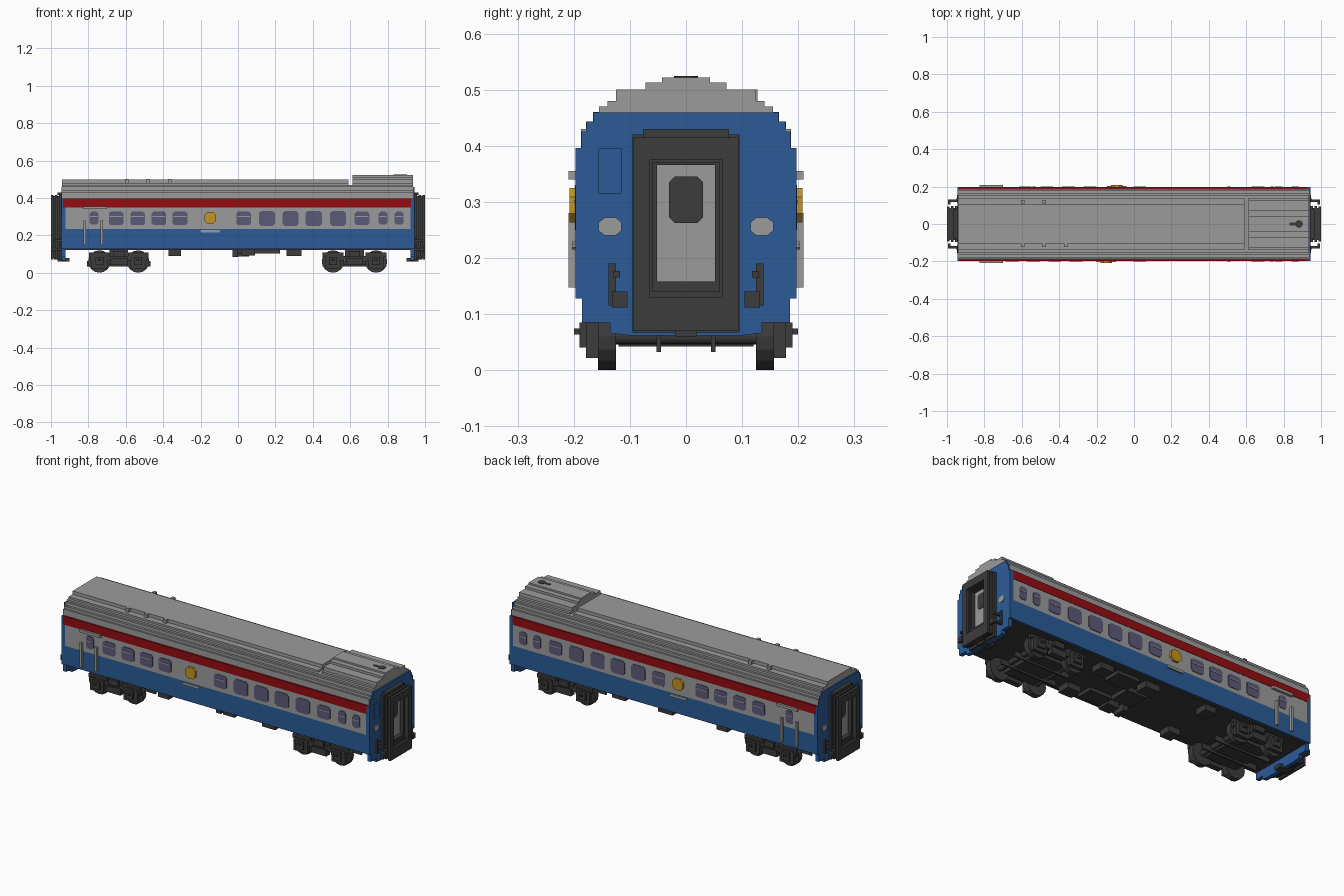
import bpy, bmesh, math
from mathutils import Matrix, Vector

cube = bpy.data.objects.get("Cube")
if cube:
    bpy.data.objects.remove(cube, do_unlink=True)


def material(name, rgb):
    m = bpy.data.materials.new(name)
    m.use_nodes = True
    m.diffuse_color = (*rgb, 1)
    m.node_tree.nodes["Principled BSDF"].inputs["Base Color"].default_value = (*rgb, 1)
    return m


GRAY = material("light gray", (0.33, 0.33, 0.33))
BLUE = material("blue", (0.024, 0.105, 0.31))
RED = material("red", (0.30, 0.004, 0.006))
DARK = material("dark gray", (0.045, 0.045, 0.045))
GOLD = material("gold", (0.53, 0.30, 0.015))
GLASS = material("tinted glass", (0.105, 0.10, 0.19))


def finish(name, bm, mat):
    bmesh.ops.recalc_face_normals(bm, faces=bm.faces)
    me = bpy.data.meshes.new(name)
    bm.to_mesh(me)
    bm.free()
    me.materials.append(mat)
    ob = bpy.data.objects.new(name, me)
    bpy.context.collection.objects.link(ob)
    return ob


def boxes(name, mat, *spans):
    """One object from boxes given as x0, x1, y0, y1, z0, z1."""
    bm = bmesh.new()
    for x0, x1, y0, y1, z0, z1 in spans:
        m = Matrix.Translation(((x0 + x1) / 2, (y0 + y1) / 2, (z0 + z1) / 2))
        m = m @ Matrix.Diagonal((abs(x1 - x0), abs(y1 - y0), abs(z1 - z0), 1))
        bmesh.ops.create_cube(bm, size=1, matrix=m)
    return finish(name, bm, mat)


def prism(name, mat, points, depth):
    """Extrude a closed outline of 3D points along a vector."""
    bm = bmesh.new()
    f = bm.faces.new([bm.verts.new(p) for p in points])
    r = bmesh.ops.extrude_face_region(bm, geom=[f])
    bmesh.ops.translate(bm, vec=Vector(depth),
                        verts=[v for v in r["geom"] if isinstance(v, bmesh.types.BMVert)])
    if not any(g == f for g in bm.faces):
        bm.faces.new([v for v in f.verts])
    return finish(name, bm, mat)


def mirrored(name, mat, half, x0, x1):
    """Extrude along x a (y, z) half profile mirrored in y."""
    pts = half + [(-y, z) for y, z in reversed(half)]
    return prism(name, mat, [(x0, y, z) for y, z in pts], (x1 - x0, 0, 0))


def stepped(levels, z0):
    """Staircase half profile from (half width, top height) levels."""
    pts, z = [], z0
    for y, top in levels:
        pts += [(y, z), (y, top)]
        z = top
    return pts


def plate(name, mat, s, x, z, w, h, cut, y0=0.194, t=0.004):
    """Plate with cut corners on the side wall s."""
    a, b = w / 2, h / 2
    pts = [(-a + cut, -b), (a - cut, -b), (a, -b + cut), (a, b - cut),
           (a - cut, b), (-a + cut, b), (-a, b - cut), (-a, -b + cut)]
    return prism(name, mat, [(x + u, s * y0, z + v) for u, v in pts], (0, s * t, 0))


# Body shell in horizontal colour bands
X0, X1, W = -0.935, 0.925, 0.195
boxes("floor", DARK, (X0, X1, -0.185, 0.185, 0.122, 0.135))
boxes("lower_body", BLUE, (X0, X1, -W, W, 0.128, 0.233))
boxes("window_band", GRAY, (X0, X1, -W, W, 0.233, 0.35))
boxes("red_stripe", RED, (X0, X1, -W - .002, W + .002, 0.35, 0.396))

# Stepped roof, main deck and raised equipment deck
ROOF = [(0.187, 0.43), (0.178, 0.443), (0.166, 0.46), (0.155, 0.47)]
mirrored("roof", GRAY, stepped(ROOF, 0.396), -0.94, 0.935)
mirrored("roof_deck", GRAY, stepped([(0.14, 0.48), (0.105, 0.498)], 0.47), -0.94, 0.59)
mirrored("raised_deck", GRAY,
         stepped([(0.14, 0.48), (0.125, 0.5), (0.072, 0.513), (0.043, 0.522)], 0.47), 0.612, 0.935)
boxes("roof_vents", GRAY, *[(x - .009, x + .009, y - .009, y + .009, 0.475, 0.5)
      for x, y in [(-.595, .118), (-.48, .118), (-.595, -.113), (-.48, -.113), (-.365, -.113)]])
# Flue mark on the raised deck
prism("roof_flue", DARK, [(0.882 + .021 * math.cos(a * math.pi / 6), .021 * math.sin(a * math.pi / 6), .52)
      for a in range(12)], (0, 0, 0.004))
boxes("roof_flue_pipe", DARK, (0.832, 0.87, -.007, .007, .52, .524))

# Side windows, crests and door rails
COMMON = [0.03, 0.663]
BIG = [0.155, 0.28, 0.405, 0.535]
SMALL = [-0.77, 0.775, 0.861]
for s, side, crest, row in [(-1, "right", -0.148, [-0.652, -0.537, -0.423, -0.31]),
                            (1, "left", -0.092, [-0.582, -0.466, -0.35, -0.235])]:
    for x in BIG:
        plate(f"{side}_large_window", GLASS, s, x, 0.29, 0.086, 0.08, 0.012)
    for x in COMMON + row:
        plate(f"{side}_window", GLASS, s, x, 0.29, 0.078, 0.072, 0.01)
        boxes(f"{side}_window_bar", GRAY, (x - .034, x + .034, s * .194, s * .2, .297, .303))
    for x in SMALL:
        plate(f"{side}_small_window", GLASS, s, x, 0.292, 0.046, 0.07, 0.01)
        boxes(f"{side}_small_window_bar", GRAY, (x - .02, x + .02, s * .194, s * .2, .297, .303))
    plate(f"{side}_crest", GOLD, s, crest, 0.294, 0.062, 0.062, 0.016, t=0.014)
    plate(f"{side}_crest_ledge", GRAY, s, crest, 0.222, 0.104, 0.014, 0.004, t=0.009)
    boxes(f"{side}_door_rails", GRAY,
          (-.825, -.7, s * .194, s * .209, .34, .355),
          *[(x - .006, x + .006, s * .194, s * .209, .147, .28) for x in (-.82, -.728)])

# Blue ends with gangways, doors and couplings
END = [(0.1, 0.062), (0.135, 0.066), (0.135, 0.085), (0.185, 0.085), (0.185, 0.128), (0.197, 0.128),
       (0.197, 0.396), (0.186, 0.396), (0.186, 0.425), (0.177, 0.425), (0.177, 0.443), (0.165, 0.443),
       (0.165, 0.459), (0.1, 0.459)]


def ring(d, x0, x1, w, b, t, iw, ib, it):
    """Four boxes forming a rectangular frame."""
    a, c = d * x0, d * x1
    return [(a, c, -w, -iw, b, t), (a, c, iw, w, b, t),
            (a, c, -iw, iw, b, ib), (a, c, -iw, iw, it, t)]


for d, end in [(1, "left"), (-1, "right")]:
    mirrored(f"{end}_end_wall", BLUE, END, d * 0.922, d * 0.943)
    frames = ring(d, .94, .956, .095, .067, .42, .052, .158, .366)
    frames += ring(d, .956, .966, .085, .08, .41, .052, .158, .366)
    frames += ring(d, .966, .978, .095, .075, .415, .052, .158, .366)
    frames += ring(d, .978, .986, .085, .08, .41, .06, .14, .37)
    frames += ring(d, .986, 1.0, .094, .07, .415, .064, .13, .375)
    frames += [(d * .94, d * .965, -.077, .077, .415, .43)]
    boxes(f"{end}_gangway", DARK, *frames)
    boxes(f"{end}_end_door", GRAY, (d * .94, d * .955, -.054, .054, .155, .368))
    c = [(-.03, .272), (-.02, .262), (.02, .262), (.03, .272), (.03, .335), (.02, .345), (-.02, .345), (-.03, .335)]
    prism(f"{end}_door_window", DARK, [(d * .954, y, z) for y, z in c], (d * .004, 0, 0))
    boxes(f"{end}_coupling", DARK, (d * .93, d * .985, -.032, .032, .072, .105),
          (d * .9, d * .965, -.02, .02, .06, .08))
    # Lamp plates and brake hoses either side of the gangway
    for s in (-1, 1):
        c = [(.115, .249), (.125, .24), (.145, .24), (.156, .249), (.156, .263), (.145, .272), (.125, .272), (.115, .263)]
        prism(f"{end}_lamp_plate", GRAY, [(d * .942, s * y, z) for y, z in c], (d * .005, 0, 0))
        boxes(f"{end}_brake_hose", DARK,
              (d * .94, d * .95, s * .125, s * .138, .115, .19),
              (d * .94, d * .995, s * .118, s * .132, .12, .132),
              (d * .94, d * .985, s * .118, s * .13, .165, .177),
              (d * .98, d * .995, s * .104, s * .132, .112, .14))
    boxes(f"{end}_end_panel", BLUE, (d * .942, d * .947, -.156, -.115, .315, .395))

# Bogies: side frames, axle boxes, bolster and wheels
for bx, name, axles in [(-.637, "right", (-.741, -.534)), (.623, "left", (.508, .738))]:
    spans = [(bx - .05, bx + .05, -.16, .16, .06, .122),
             (bx - .09, bx + .09, -.12, .12, .042, .062)]
    for s in (-1, 1):
        spans += [(bx - .155, bx + .155, s * .155, s * .172, .065, .09),
                  (bx - .045, bx + .045, s * .15, s * .182, .04, .075),
                  (bx - .03, bx + .03, s * .172, s * .185, .085, .115),
                  (bx - .17, bx + .17, s * .045, s * .053, .032, .062)]
        for ax in axles:
            spans += [(ax - .042, ax + .042, s * .155, s * .178, .022, .094),
                      (ax - .022, ax + .022, s * .17, s * .19, .04, .085),
                      (ax - .008, ax + .008, s * .18, s * .2, .064, .074),
                      (ax - .055, ax + .055, s * .155, s * .172, .085, .108)]
    boxes(f"{name}_bogie_frame", DARK, *spans)
    for ax in axles:
        bm = bmesh.new()
        for y, r, depth in [(-.141, .06, .032), (.141, .06, .032), (0, .014, .3)]:
            m = Matrix.Translation((ax, y, .06)) @ Matrix.Rotation(math.pi / 2, 4, "X")
            bmesh.ops.create_cone(bm, cap_ends=True, segments=16, radius1=r, radius2=r, depth=depth, matrix=m)
        finish(f"{name}_wheelset", bm, DARK)

# Equipment boxes under the floor
boxes("underfloor_equipment", DARK,
      (-.372, -.305, -.17, -.1, .09, .125), (-.372, -.305, .1, .17, .09, .125),
      (-.03, .09, -.06, .06, .1, .125), (-.03, .0, -.15, -.08, .085, .125),
      (.02, .09, -.16, -.09, .092, .125), (.09, .225, -.15, -.06, .104, .125),
      (.09, .225, .05, .15, .104, .125), (.26, .34, -.16, -.09, .09, .125),
      (.26, .34, .09, .16, .09, .125), (-.03, .06, .09, .16, .088, .125))
